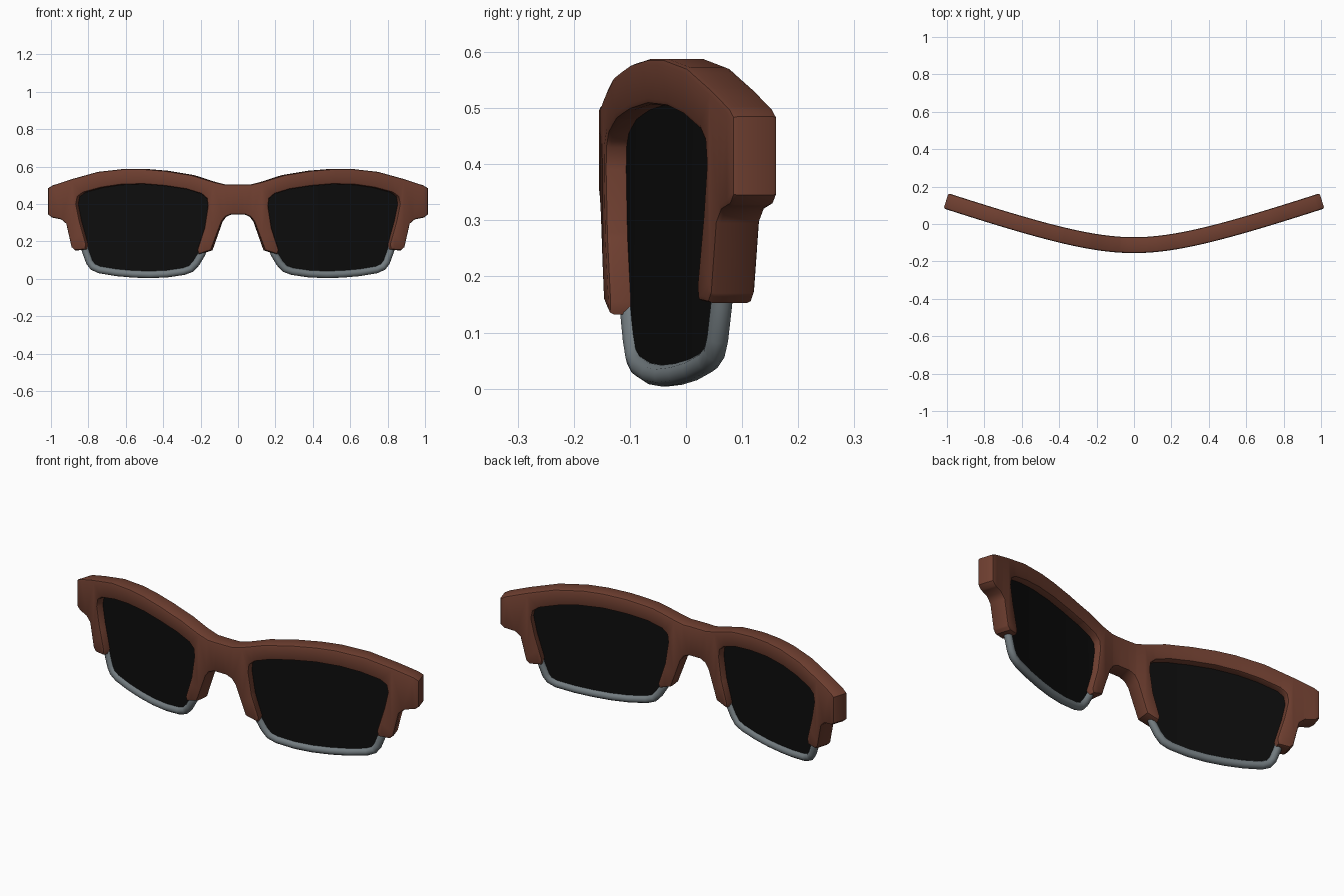
import bpy, bmesh, math

if "Cube" in bpy.data.objects:
    bpy.data.objects.remove(bpy.data.objects["Cube"])

def material(name, rgb):
    m = bpy.data.materials.new(name)
    m.diffuse_color = (*rgb, 1)
    m.use_nodes = True
    m.node_tree.nodes["Principled BSDF"].inputs["Base Color"].default_value = m.diffuse_color
    return m

BROWN = material("brown plastic", (0.16, 0.05, 0.03))
METAL = material("grey metal", (0.17, 0.20, 0.215))
BLACK = material("black lens", (0.004, 0.004, 0.004))

def wrap(x, y, z):
    """Wrap a flat point round the face curve; y is the depth from the curve."""
    r = math.sqrt(x * x + 0.16)
    slope = 0.347 * x / r
    n = math.hypot(1, slope)
    return (x - y * slope / n, -0.113 + 0.347 * (r - 0.4) + y / n, z)

def plate(name, outline, half, mat, bevel=0):
    """Extrude a front outline, round its edges, slice it and wrap it."""
    bm = bmesh.new()
    front = bm.faces.new([bm.verts.new((x, -half, z)) for x, z in outline])
    ext = bmesh.ops.extrude_face_region(bm, geom=[front], use_keep_orig=True)
    for v in ext["geom"]:
        if isinstance(v, bmesh.types.BMVert):
            v.co.y = half
    bmesh.ops.recalc_face_normals(bm, faces=bm.faces)
    if bevel:
        rims = [e for e in bm.edges if abs(e.verts[0].co.y - e.verts[1].co.y) < 1e-6]
        bmesh.ops.bevel(bm, geom=rims, offset=bevel, segments=2, profile=0.5,
                        affect='EDGES', clamp_overlap=True)
    for i in range(-20, 20):
        bmesh.ops.bisect_plane(bm, geom=bm.verts[:] + bm.edges[:] + bm.faces[:],
                               plane_co=(i * 0.05 + 0.0237, 0, 0), plane_no=(1, 0, 0))
    bmesh.ops.triangulate(bm, faces=[f for f in bm.faces if len(f.verts) > 4])
    for v in bm.verts:
        v.co = wrap(*v.co)
    bmesh.ops.recalc_face_normals(bm, faces=bm.faces)
    me = bpy.data.meshes.new(name)
    bm.to_mesh(me)
    bm.free()
    me.materials.append(mat)
    ob = bpy.data.objects.new(name, me)
    bpy.context.collection.objects.link(ob)
    bpy.ops.object.select_all(action='DESELECT')
    ob.select_set(True)
    bpy.context.view_layer.objects.active = ob
    bpy.ops.object.shade_smooth_by_angle(angle=math.radians(40))
    return ob

# Lens opening inside the frame, from the outer leg over the top to the nose
opening = [(0.80, 0.185), (0.835, 0.31), (0.853, 0.40), (0.845, 0.44), (0.815, 0.462),
           (0.72, 0.488), (0.62, 0.503), (0.50, 0.507), (0.38, 0.497), (0.27, 0.48),
           (0.19, 0.455), (0.162, 0.43), (0.157, 0.39), (0.175, 0.27), (0.212, 0.155)]

# Frame: brow line, end block, outer leg, opening, nose leg, bridge
half = [(0.07, 0.505), (0.13, 0.52), (0.24, 0.555), (0.38, 0.578), (0.50, 0.588),
        (0.60, 0.588), (0.74, 0.572), (0.88, 0.533), (0.98, 0.50), (1.005, 0.485),
        (1.005, 0.345), (0.985, 0.328), (0.935, 0.318), (0.908, 0.295), (0.88, 0.17),
        (0.862, 0.153), (0.805, 0.157)]
half += opening
half += [(0.205, 0.132), (0.14, 0.153), (0.085, 0.305), (0.065, 0.332), (0.035, 0.345)]
plate("frame", half + [(-x, z) for x, z in reversed(half)], 0.0425, BROWN, 0.01)

# Lower rim path, from the outer leg round to the nose leg
rim = [(0.832, 0.215), (0.815, 0.15), (0.793, 0.09), (0.775, 0.065), (0.74, 0.049),
       (0.65, 0.034), (0.56, 0.026), (0.47, 0.023), (0.38, 0.027), (0.29, 0.04),
       (0.25, 0.055), (0.223, 0.085), (0.193, 0.135), (0.175, 0.19)]

# Lens reaches slightly into the frame and the rim
cx, cz = 0.5, 0.3
lens = [(cx + (x - cx) * 1.03, cz + (z - cz) * 1.04) for x, z in opening[1:-1]]
lens += list(reversed(rim[1:-1]))

for side, s in (("right", 1), ("left", -1)):
    plate("lens_" + side, [(s * x, z) for x, z in lens], 0.004, BLACK)
    cu = bpy.data.curves.new("lower_rim_" + side, 'CURVE')
    cu.dimensions = '3D'
    cu.bevel_depth = 0.02
    cu.bevel_resolution = 3
    cu.use_fill_caps = True
    sp = cu.splines.new('POLY')
    sp.points.add(len(rim) - 1)
    for p, (x, z) in zip(sp.points, rim):
        p.co = (*wrap(s * x, 0, z), 1)
    cu.materials.append(METAL)
    bpy.context.collection.objects.link(bpy.data.objects.new("lower_rim_" + side, cu))
